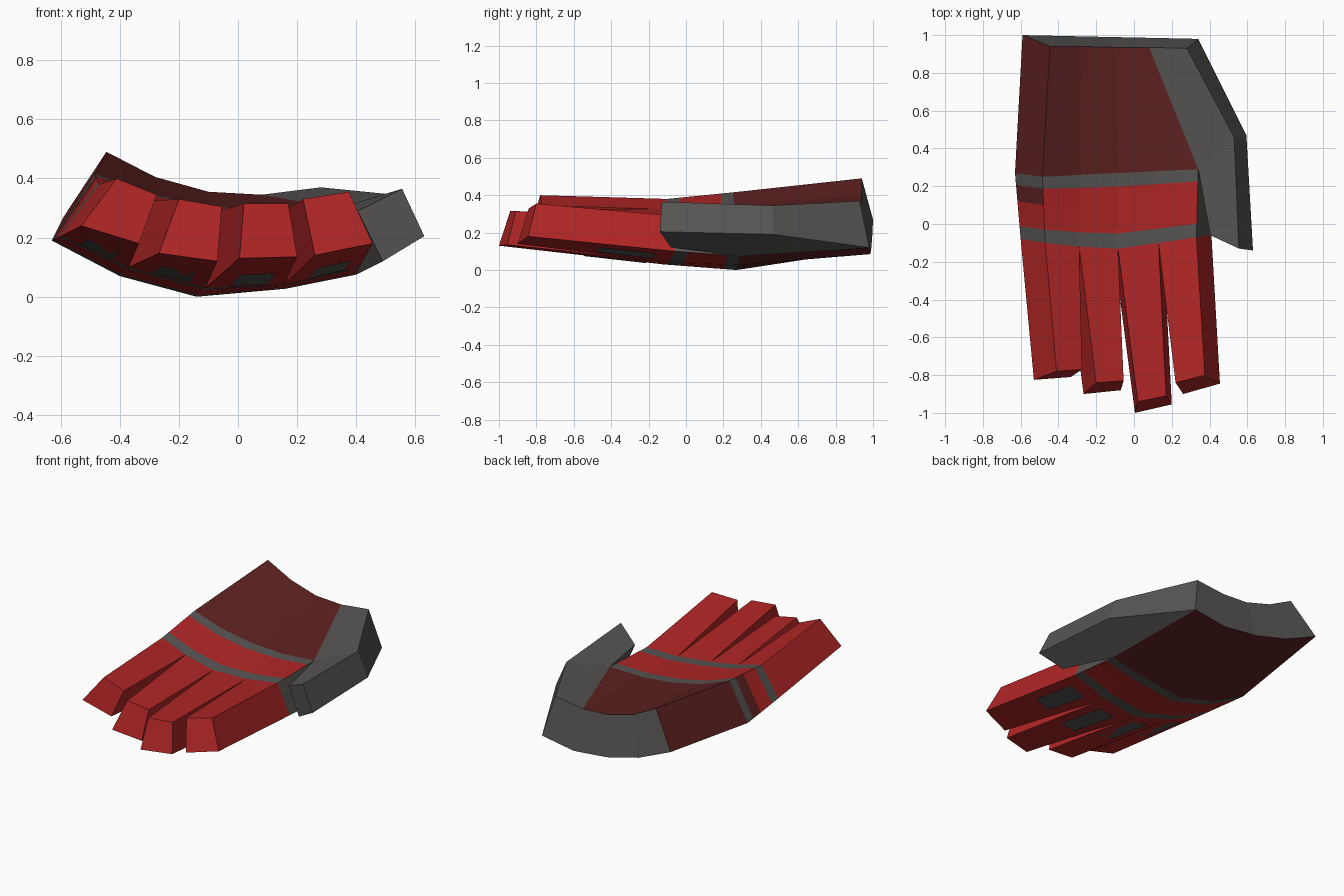
import bpy, bmesh
from mathutils import Vector as V

if "Cube" in bpy.data.objects:
    bpy.data.objects.remove(bpy.data.objects["Cube"])


def material(name, rgb):
    m = bpy.data.materials.new(name)
    m.diffuse_color = (*rgb, 1)
    m.use_nodes = True
    m.node_tree.nodes["Principled BSDF"].inputs["Base Color"].default_value = m.diffuse_color
    return m


MATS = [material("bright red", (0.44, 0.019, 0.019)),
        material("dark red", (0.115, 0.015, 0.015)),
        material("grey", (0.095, 0.092, 0.088))]
RED, DARK, GREY = range(3)


def build(name, faces, centre):
    """faces: (points, colour); every face is turned away from centre."""
    bm = bmesh.new()
    for pts, mat in faces:
        f = bm.faces.new([bm.verts.new(p) for p in pts])
        f.material_index = mat
        f.normal_update()
        if f.normal.dot(f.calc_center_median() - V(centre)) < 0:
            f.normal_flip()
    bmesh.ops.remove_doubles(bm, verts=bm.verts[:], dist=0.0005)
    me = bpy.data.meshes.new(name)
    bm.to_mesh(me)
    bm.free()
    for m in MATS:
        me.materials.append(m)
    ob = bpy.data.objects.new(name, me)
    bpy.context.collection.objects.link(ob)
    return ob


def row(*pts):
    return [V(p) for p in pts]


def lerp_row(a, b, t):
    return [p.lerp(q, t) for p, q in zip(a, b)]


# cross-sections, each a top row and a bottom row from left to right
wrist_top = row((-.445, .94, .49), (-.28, .94, .405), (-.10, .935, .355), (.08, .935, .345), (.28, .93, .37))
wrist_bot = row((-.59, 1, .27), (-.36, .995, .17), (-.13, .99, .11), (.11, .985, .085), (.34, .98, .12))
knuckle_top = row((-.485, .25, .415), (-.29, .26, .345), (-.09, .27, .305), (.12, .28, .29), (.34, .29, .30))
knuckle_bot = row((-.63, .27, .19), (-.40, .27, .07), (-.14, .27, .0), (.16, .28, .027), (.40, .28, .075))
root_top = row((-.47, -.10, .38), (-.29, -.12, .325), (-.085, -.13, .285), (.13, -.10, .275), (.33, -.07, .29))
root_bot = row((-.60, -.08, .205), (-.37, -.11, .10), (-.11, -.12, .03), (.155, -.09, .04), (.41, -.06, .10))

# palm with grey wrist opening
faces = []
for i in range(4):
    faces.append(([wrist_top[i], wrist_top[i + 1], wrist_bot[i + 1], wrist_bot[i]], GREY))
    faces.append(([wrist_bot[i], wrist_bot[i + 1], knuckle_bot[i + 1], knuckle_bot[i]], DARK))
    if i < 3:
        faces.append(([wrist_top[i], wrist_top[i + 1], knuckle_top[i + 1], knuckle_top[i]], DARK))
faces.append(([wrist_top[3], knuckle_top[4], knuckle_top[3]], DARK))
faces.append(([wrist_top[0], wrist_bot[0], knuckle_bot[0], knuckle_top[0]], DARK))
build("palm", faces, (-.1, .6, .21))

# knuckle band: grey stripe, red field, grey stripe, dark patch on the outer side
faces = []
cuts = [(0, .18, GREY, GREY), (.18, .43, RED, DARK), (.43, .8, RED, RED), (.8, 1, GREY, GREY)]
for t0, t1, colour, side in cuts:
    ta, tb = (lerp_row(knuckle_top, root_top, t) for t in (t0, t1))
    ba, bb = (lerp_row(knuckle_bot, root_bot, t) for t in (t0, t1))
    for a, b in ((ta, tb), (ba, bb)):
        for i in range(4):
            faces.append(([a[i], a[i + 1], b[i + 1], b[i]], colour))
    faces.append(([ta[0], tb[0], bb[0], ba[0]], side))
    faces.append(([ta[4], tb[4], bb[4], ba[4]], GREY))
build("knuckle_band", faces, (-.1, .1, .18))

# thumb
out_top = row(wrist_top[4], (.53, .46, .345), (.555, -.13, .365))
out_bot = row(wrist_bot[4], (.595, .47, .19), (.63, -.14, .205))
in_top, in_bot = V((.405, -.06, .29)), V((.49, -.08, .12))
kt, kb = knuckle_top[4], knuckle_bot[4]
faces = [([wrist_top[3], out_top[0], out_top[1], kt], GREY),
         ([kt, out_top[1], out_top[2], in_top], GREY),
         ([out_bot[0], out_bot[1], kb], GREY),
         ([kb, out_bot[1], out_bot[2], in_bot], GREY),
         ([kt, in_top, in_bot, kb], GREY),
         ([in_top, out_top[2], out_bot[2], in_bot], GREY)]
for i in range(2):
    faces.append(([out_top[i], out_top[i + 1], out_bot[i + 1], out_bot[i]], GREY))
build("thumb", faces, (.48, .25, .22))

# fingers: tip corners are top left, top right, bottom right, bottom left
tips = [row((-.41, -.78, .40), (-.275, -.77, .345), (-.335, -.81, .18), (-.53, -.825, .24)),
        row((-.20, -.84, .33), (-.055, -.83, .305), (-.07, -.88, .12), (-.267, -.90, .147)),
        row((.02, -.94, .315), (.17, -.91, .315), (.20, -.955, .135), (.005, -1, .13)),
        row((.22, -.84, .33), (.375, -.80, .355), (.455, -.845, .18), (.26, -.90, .14))]
names = ["little", "ring", "middle", "index"]
for i, (name, tip) in enumerate(zip(names, tips)):
    root = [root_top[i], root_top[i + 1], root_bot[i + 1], root_bot[i]]
    centre = sum(root + tip, V()) / 8
    faces = [(tip, RED)]
    for j in range(4):
        k = (j + 1) % 4
        faces.append(([root[j], root[k], tip[k], tip[j]], RED))
    build(name + "_finger", faces, centre)

    # grip pad on the underside
    def under(u, v):
        return root[3].lerp(root[2], u).lerp(tip[3].lerp(tip[2], u), v)
    pad = [under(.27, .12), under(.77, .12), under(.77, .5), under(.27, .5)]
    n = (pad[1] - pad[0]).cross(pad[3] - pad[0]).normalized()
    if n.z > 0:
        n = -n
    build(name + "_grip_pad", [([p + n * .007 for p in pad], GREY)], centre)
